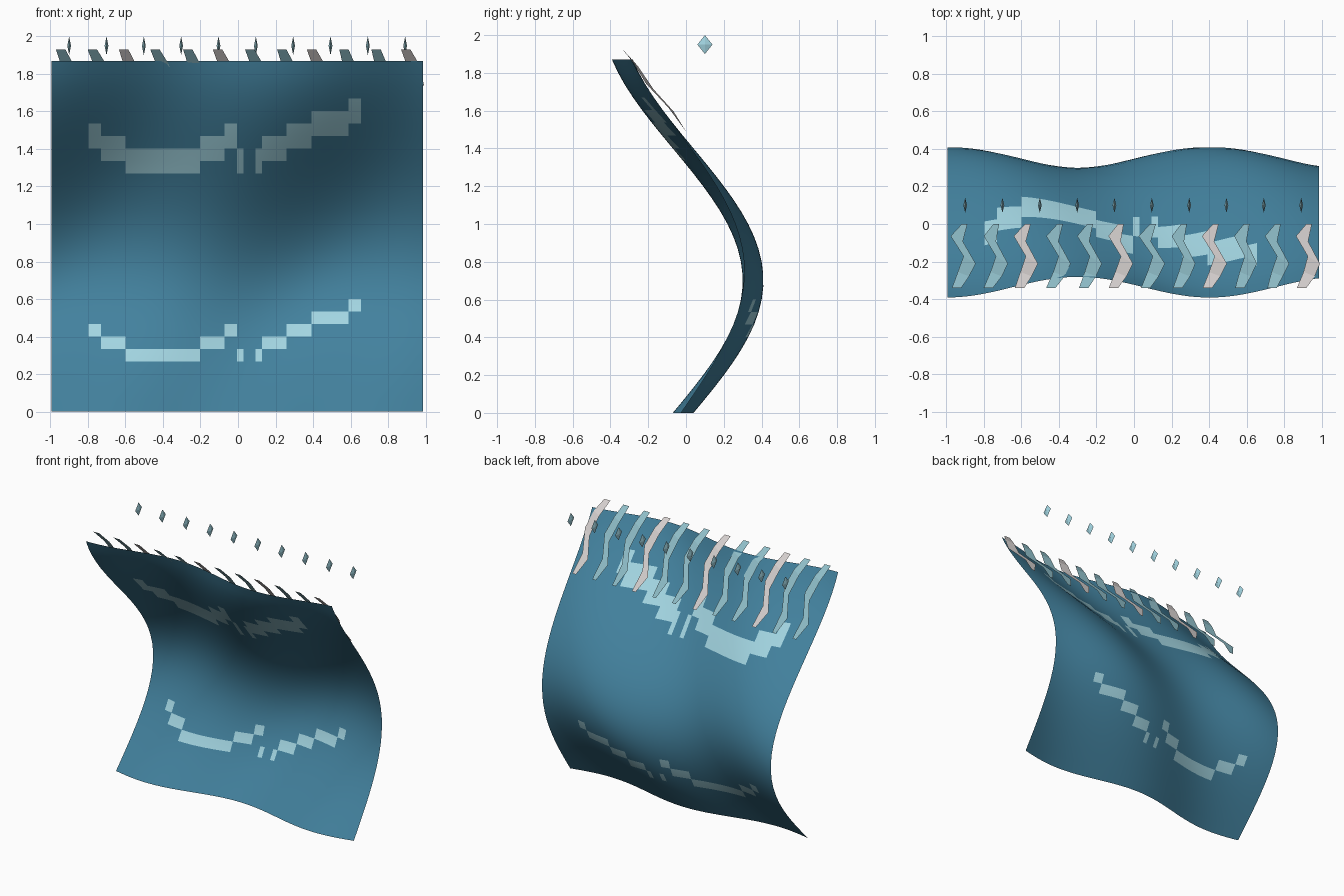
import bpy, bmesh, math, random
from mathutils import Vector

cube = bpy.data.objects.get("Cube")
if cube:
    bpy.data.objects.remove(cube, do_unlink=True)
random.seed(4)


def material(name, rgb):
    mat = bpy.data.materials.new(name)
    mat.use_nodes = True
    color = (*rgb, 1.0)
    mat.diffuse_color = color
    mat.node_tree.nodes["Principled BSDF"].inputs["Base Color"].default_value = color
    return mat


SEA = material("sea blue", (0.055, 0.22, 0.34))
PALE = material("pale aqua", (0.36, 0.66, 0.75))
AQUA = material("soft aqua", (0.29, 0.54, 0.61))
FOAM = material("foam white", (0.70, 0.66, 0.65))


def make_object(name, bm, *mats):
    mesh = bpy.data.meshes.new(name)
    bm.to_mesh(mesh)
    bm.free()
    for mat in mats:
        mesh.materials.append(mat)
    obj = bpy.data.objects.new(name, mesh)
    bpy.context.collection.objects.link(obj)
    return obj


# Wave sheet: a tall swell with a smaller ripple travelling sideways
COLS, ROWS = 60, 28
LEFT, WIDTH, HEIGHT = -0.995, 1.98, 1.87


def wave_y(x, z):
    swell = 0.37 * math.sin(math.pi * z / 1.4)
    ripple = 0.055 * math.cos(4.49 * x - 2.69 * z + 0.084)
    return swell + ripple - 0.015


# Stepped stripe: one row number for each pair of columns
STRIPE = [6] + [5] * 2 + [4] * 6 + [5] * 2 + [6, 4, 4] + [5] * 2 + [6] * 2 + [7] * 3 + [8]


def is_stripe(col, row):
    step = col // 2 - 3
    if not 0 <= step < len(STRIPE) or col in (31, 32):
        return False
    return row - STRIPE[step] in (0, 15, 16)


bm = bmesh.new()
grid = []
for r in range(ROWS + 1):
    z = HEIGHT * r / ROWS
    line = []
    for c in range(COLS + 1):
        x = LEFT + WIDTH * c / COLS
        line.append(bm.verts.new((x, wave_y(x, z), z)))
    grid.append(line)
for r in range(ROWS):
    for c in range(COLS):
        face = bm.faces.new((grid[r][c], grid[r][c + 1], grid[r + 1][c + 1], grid[r + 1][c]))
        face.material_index = int(is_stripe(c, r))
        face.smooth = True
make_object("wave_sheet", bm, SEA, PALE)

# Foam ribbons: zigzag strips on the back of the crest
# each station: position along strip, sideways offset, width, lift off the slope
STATIONS = [(0, 0.01, 0.03, 0), (0.25, -0.03, 0.065, 0.008), (0.55, 0.035, 0.065, -0.006),
            (0.8, 0.005, 0.06, 0.006), (1, -0.03, 0.05, 0)]
LOW, HIGH = Vector((0, 0, 1.49)), Vector((0, -0.34, 1.93))
NORMAL = Vector((0, 0.79, 0.61))
for i in range(12):
    center = -0.91 + 0.167 * i
    bm = bmesh.new()
    previous = None
    for t, offset, width, lift in STATIONS:
        mid = LOW.lerp(HIGH, t) + NORMAL * lift
        mid.x = center + offset + random.uniform(-0.006, 0.006)
        half = Vector((width / 2, -0.02 * math.sin(math.pi * t), 0.015 * math.sin(math.pi * t)))
        pair = [bm.verts.new(mid - half), bm.verts.new(mid + half)]
        if previous:
            bm.faces.new((previous[1], previous[0], pair[0], pair[1]))
        previous = pair
    make_object(f"foam_ribbon_{i + 1}", bm, FOAM if i % 3 == 2 else AQUA)

# Spray drops: thin diamonds floating behind the crest
for i in range(10):
    bm = bmesh.new()
    x = -0.9 + 0.199 * i
    ring = [bm.verts.new((x + dx, 0.1 + dy, 1.95))
            for dx, dy in ((0.01, 0), (0, 0.04), (-0.01, 0), (0, -0.04))]
    top = bm.verts.new((x, 0.1, 2.0))
    bottom = bm.verts.new((x, 0.1, 1.9))
    for a, b in zip(ring, ring[1:] + ring[:1]):
        bm.faces.new((a, b, top))
        bm.faces.new((b, a, bottom))
    make_object(f"spray_drop_{i + 1}", bm, PALE)
